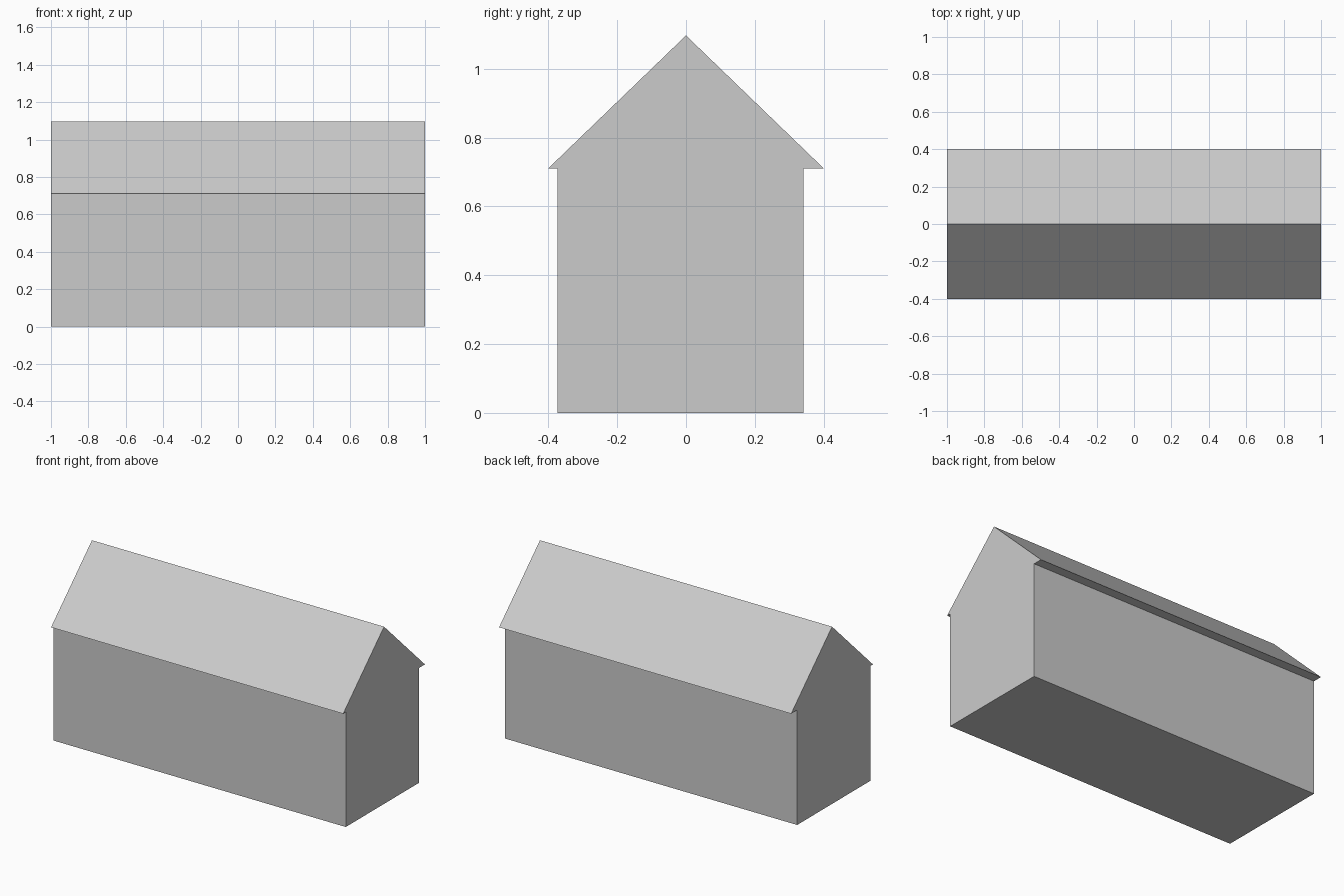
import bpy
import bmesh

if "Cube" in bpy.data.objects:
    bpy.data.objects.remove(bpy.data.objects["Cube"])


def extrude_profile(name, profile, x0, x1):
    """Solid made by sweeping a (y, z) outline along x."""
    bm = bmesh.new()
    face = bm.faces.new([bm.verts.new((x0, y, z)) for y, z in profile])
    swept = bmesh.ops.extrude_face_region(bm, geom=[face])["geom"]
    verts = [v for v in swept if isinstance(v, bmesh.types.BMVert)]
    bmesh.ops.translate(bm, verts=verts, vec=(x1 - x0, 0, 0))
    # extruding can drop the starting cap, so restore any open end
    edges = [e for e in bm.edges if e.is_boundary]
    if edges:
        bmesh.ops.holes_fill(bm, edges=edges)
    bmesh.ops.recalc_face_normals(bm, faces=bm.faces)
    mesh = bpy.data.meshes.new(name)
    bm.to_mesh(mesh)
    bm.free()
    obj = bpy.data.objects.new(name, mesh)
    bpy.context.collection.objects.link(obj)
    return obj


EAVE, RIDGE = 0.711, 1.097

# Walls, set slightly towards the front under the roof
extrude_profile("walls", [(-0.374, 0), (0.341, 0), (0.341, EAVE), (-0.374, EAVE)], -1, 1)

# Gabled roof with overhanging eaves
extrude_profile("roof", [(-0.4, EAVE), (0.4, EAVE), (0, RIDGE)], -1, 1)
